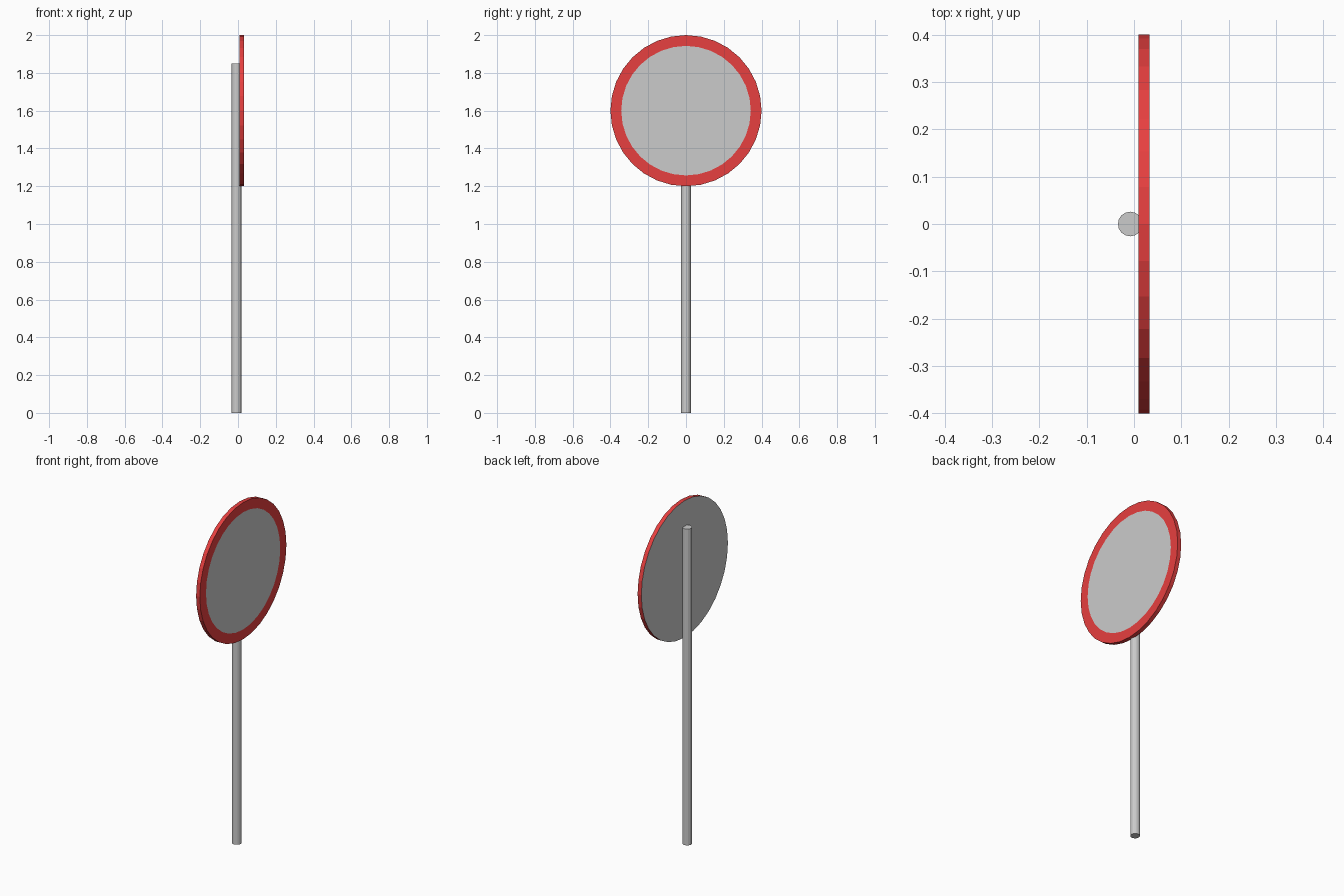
import bpy, bmesh
from math import sin, cos, pi

if "Cube" in bpy.data.objects:
    bpy.data.objects.remove(bpy.data.objects["Cube"])

SIDES = 32
CENTRE_Z = 1.6
BACK_X, FRONT_X = 0.009, 0.033
OUTER_R, INNER_R = 0.4, 0.343

def ring(bm, x, radius):
    """Circle of vertices facing +x."""
    return [bm.verts.new((x, radius * cos(2 * pi * i / SIDES),
                          CENTRE_Z + radius * sin(2 * pi * i / SIDES)))
            for i in range(SIDES)]

def bridge(bm, a, b):
    for i in range(SIDES):
        j = (i + 1) % SIDES
        bm.faces.new((a[i], a[j], b[j], b[i]))

def finish(name, bm):
    mesh = bpy.data.meshes.new(name)
    bm.to_mesh(mesh)
    bm.free()
    obj = bpy.data.objects.new(name, mesh)
    bpy.context.collection.objects.link(obj)
    return obj

# Grey sign panel: front face inside the border, and full back face
bm = bmesh.new()
bm.faces.new(ring(bm, FRONT_X, INNER_R))
bm.faces.new(list(reversed(ring(bm, BACK_X, OUTER_R))))
finish("sign_panel", bm)

# Red border: outer edge and flat front band
bm = bmesh.new()
back = ring(bm, BACK_X, OUTER_R)
front = ring(bm, FRONT_X, OUTER_R)
inner = ring(bm, FRONT_X, INNER_R)
bridge(bm, back, front)
bridge(bm, front, inner)
border = finish("sign_border", bm)
red = bpy.data.materials.new("red")
red.diffuse_color = (0.8, 0.05, 0.05, 1)
red.use_nodes = True
red.node_tree.nodes["Principled BSDF"].inputs["Base Color"].default_value = red.diffuse_color
border.data.materials.append(red)

# Pole behind the sign, reaching the ground
bpy.ops.mesh.primitive_cylinder_add(vertices=16, radius=0.026, depth=1.85,
                                    location=(-0.008, 0, 0.925))
bpy.context.object.name = "pole"
